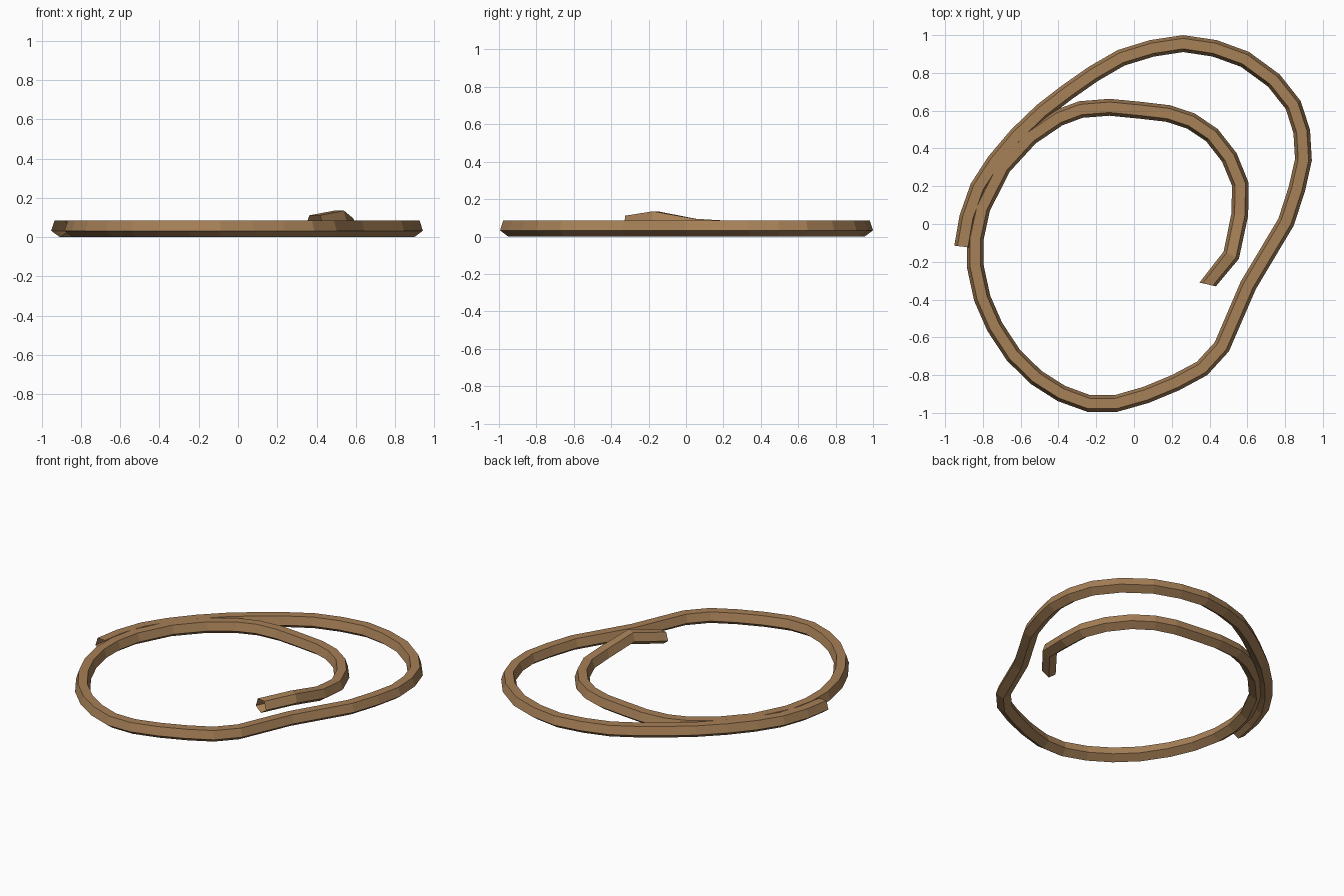
import bpy, bmesh, math
from mathutils import Vector

if "Cube" in bpy.data.objects:
    bpy.data.objects.remove(bpy.data.objects["Cube"])

# One flat wood-brown colour
mat = bpy.data.materials.new("wood_brown")
mat.diffuse_color = (0.38, 0.215, 0.095, 1)
mat.use_nodes = True
mat.node_tree.nodes["Principled BSDF"].inputs["Base Color"].default_value = mat.diffuse_color

# Centre line of the coil, from the outer end to the raised inner end
PATH = [(-.907, -.12), (-.88, .035), (-.824, .194), (-.736, .33), (-.62, .467), (-.485, .597),
        (-.355, .697), (-.215, .795), (-.068, .88), (.095, .93), (.26, .955), (.427, .93),
        (.587, .872), (.74, .76), (.843, .63), (.888, .49), (.897, .34), (.862, .185),
        (.805, .01), (.605, -.325), (.465, -.65), (.36, -.765), (.22, -.84), (.063, -.905),
        (-.095, -.95), (-.24, -.95), (-.385, -.897), (-.517, -.813), (-.638, -.695),
        (-.738, -.543), (-.804, -.392), (-.84, -.225), (-.84, -.075), (-.805, .085),
        (-.695, .302), (-.55, .46), (-.40, .562), (-.282, .606), (-.13, .618), (.035, .602),
        (.18, .585), (.302, .545), (.413, .47), (.505, .352), (.563, .21), (.56, .05),
        (.515, -.165), (.39, -.32)]
LIFT = {-4: 0.0, -3: 0.01, -2: 0.05, -1: 0.026}   # the inner end rises
R = 0.047                                        # pentagon radius, point down

n = len(PATH)
pts = [Vector((x, y, R + LIFT.get(i - n, 0))) for i, (x, y) in enumerate(PATH)]


def tangent(i):
    if i == 0:
        return Vector((0.12, 1, 0)).normalized()
    if i == n - 1:
        return Vector((-0.22, -0.975, 0)).normalized()
    a = (pts[i] - pts[i - 1]).normalized() + (pts[i + 1] - pts[i]).normalized()
    a.z = 0
    return a.normalized()


# Open-ended pentagonal tube swept along the centre line
bm = bmesh.new()
rings = []
for i, p in enumerate(pts):
    t = tangent(i)
    right = Vector((t.y, -t.x, 0))
    ring = []
    for k in range(5):
        a = -math.pi / 2 + k * math.tau / 5
        ring.append(bm.verts.new(p + right * R * math.cos(a) + Vector((0, 0, R * math.sin(a)))))
    rings.append(ring)
for a, b in zip(rings, rings[1:]):
    for k in range(5):
        j = (k + 1) % 5
        bm.faces.new((a[k], b[k], b[j], a[j]))

me = bpy.data.meshes.new("coiled_tube")
bm.to_mesh(me)
bm.free()
me.materials.append(mat)
obj = bpy.data.objects.new("coiled_tube", me)
bpy.context.collection.objects.link(obj)
